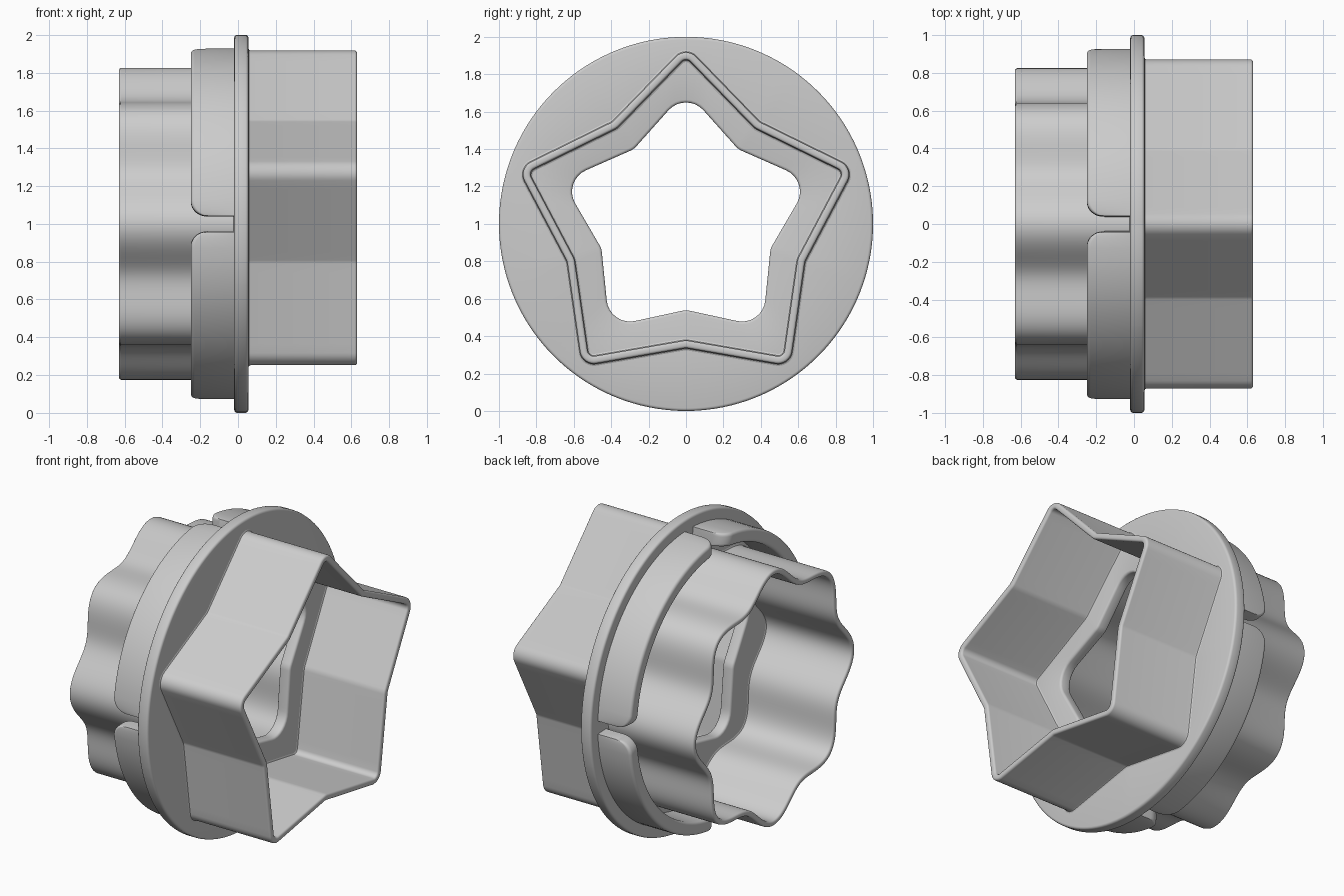
import bpy, bmesh, math
from mathutils import Vector

if "Cube" in bpy.data.objects:
    bpy.data.objects.remove(bpy.data.objects["Cube"])

CZ = 1.0  # height of the common axis (runs along x)


def star_outline(R, r, tip_rad, notch_rad, shift, arc=8, straight=10):
    """Rounded five-point star as (point, outward normal) pairs in the y-z plane."""
    vs = [Vector((math.cos(a), math.sin(a))) * (R if k % 2 == 0 else r)
          for k in range(10) for a in [math.pi / 2 + k * math.pi / 5]]
    corners = []
    for k, p in enumerate(vs):
        d1, d2 = (vs[k - 1] - p).normalized(), (vs[(k + 1) % 10] - p).normalized()
        half, tip = d1.angle(d2) / 2, k % 2 == 0
        rad = tip_rad if tip else notch_rad
        c = p + (d1 + d2).normalized() * rad / math.sin(half)
        n1 = (p + d1 * rad / math.tan(half) - c).normalized()
        n2 = (p + d2 * rad / math.tan(half) - c).normalized()
        sweep = n1.angle(n2)
        pts = []
        for i in range(arc + 1):
            t = i / arc
            n = (n1 * math.sin((1 - t) * sweep) + n2 * math.sin(t * sweep)) / math.sin(sweep)
            pts.append((c + n * rad, n if tip else -n))
        corners.append(pts)
    out = []
    for k, pts in enumerate(corners):
        out += pts
        (a, n), b = pts[-1], corners[(k + 1) % 10][0][0]
        out += [(a.lerp(b, i / straight), n) for i in range(1, straight)]
    return [(p + Vector((0, shift)), n) for p, n in out]


def wave_outline(base, amp, lobes, count=256):
    """Wavy ring outline with lobes on the y and z axes."""
    out = []
    for i in range(count):
        a = 2 * math.pi * i / count
        r, dr = base + amp * math.cos(lobes * a), -amp * lobes * math.sin(lobes * a)
        e, t = Vector((math.cos(a), math.sin(a))), Vector((-math.sin(a), math.cos(a)))
        out.append((e * r, (e * r - t * dr).normalized()))
    return out


def inset(outline, d, x):
    return [(x, p.x - n.x * d, CZ + p.y - n.y * d) for p, n in outline]


def loft(name, loops, wrap_loops=True):
    """Skin a list of closed loops; wrap_loops joins last to first, else caps."""
    bm = bmesh.new()
    rings = [[bm.verts.new(co) for co in lp] for lp in loops]
    n = len(rings[0])
    for k in range(len(rings) if wrap_loops else len(rings) - 1):
        a, b = rings[k], rings[(k + 1) % len(rings)]
        for i in range(n):
            j = (i + 1) % n
            bm.faces.new((a[i], a[j], b[j], b[i]))
    if not wrap_loops:
        bm.faces.new(rings[0])
        bm.faces.new(rings[-1])
    bmesh.ops.recalc_face_normals(bm, faces=bm.faces)
    me = bpy.data.meshes.new(name)
    bm.to_mesh(me)
    bm.free()
    ob = bpy.data.objects.new(name, me)
    bpy.context.collection.objects.link(ob)
    bpy.ops.object.select_all(action='DESELECT')
    ob.select_set(True)
    bpy.context.view_layer.objects.active = ob
    bpy.ops.object.shade_smooth_by_angle(angle=math.radians(35))
    return ob


def wall(name, outline, t, x_root, x_face, x_end):
    """Thin wall with a rounded rim and a small fillet where it meets the flange."""
    s = 1 if x_end > x_face else -1
    f, b = 0.012, 0.013
    prof = [(-f, x_root), (-f, x_face), (-f * 0.3, x_face + s * f * 0.3), (0, x_face + s * f)]
    arc = [(b - b * math.cos(a), x_end - s * (b - b * math.sin(a)))
           for a in (0, math.pi / 6, math.pi / 3, math.pi / 2)]
    prof += arc + [(t - d, x) for d, x in reversed(arc)]
    prof += [(t - d, x) for d, x in reversed(prof[:4])]
    return loft(name, [inset(outline, d, x) for d, x in prof])


# Round flange with star-shaped opening
X0, X1, B = -0.02, 0.055, 0.015
hole = star_outline(0.697, 0.475, 0.125, 0.1, 0.015)
angles = [math.atan2(p.y, p.x) for p, n in hole]
steps = [i * math.pi / 6 for i in range(4)]
edge = [(B - B * math.cos(a), X1 - B + B * math.sin(a)) for a in steps]
edge = [(d, X0 + X1 - x) for d, x in reversed(edge)] + edge
loops = [[(x, (1 - d) * math.cos(a), CZ + (1 - d) * math.sin(a)) for a in angles]
         for d, x in edge]
loops += [inset(hole, -d, x) for d, x in reversed(edge)]
loft("flange", loops)

# Star-shaped wall on the right, wavy wall on the left
wall("star_wall", star_outline(0.945, 0.668, 0.075, 0.06, 0.005), 0.04, 0.03, X1, 0.63)
wall("wavy_wall", wave_outline(0.77, 0.055, 8), 0.035, 0.0, X0, -0.63)

# Four curved locking tabs around the wavy wall
RI, RO, XE, CR, GAP = 0.845, 0.928, -0.25, 0.085, 0.042
g = GAP / RO
c = CR / RO
start = [(g + c * (1 - math.cos(t)), XE + CR * (1 - math.sin(t)))
         for t in [i * math.pi / 20 for i in range(11)]]
middle = [(g + c + (math.pi / 2 - 2 * (g + c)) * i / 24, XE) for i in range(1, 24)]
stations = start + middle + [(math.pi / 2 - a, x) for a, x in reversed(start)]


def tab_section(a, x):
    b = 0.02
    q = [i * math.pi / 8 for i in range(5)]
    sec = [(RI, 0.0)]
    sec += [(RI + b - b * math.cos(t), x + b - b * math.sin(t)) for t in q]
    sec += [(RO - b + b * math.sin(t), x + b - b * math.cos(t)) for t in q]
    sec += [(RO, 0.0)]
    return [(px, r * math.cos(a), CZ + r * math.sin(a)) for r, px in sec]


for k in range(4):
    loft(f"locking_tab_{k + 1}",
         [tab_section(a + k * math.pi / 2, x) for a, x in stations], wrap_loops=False)
